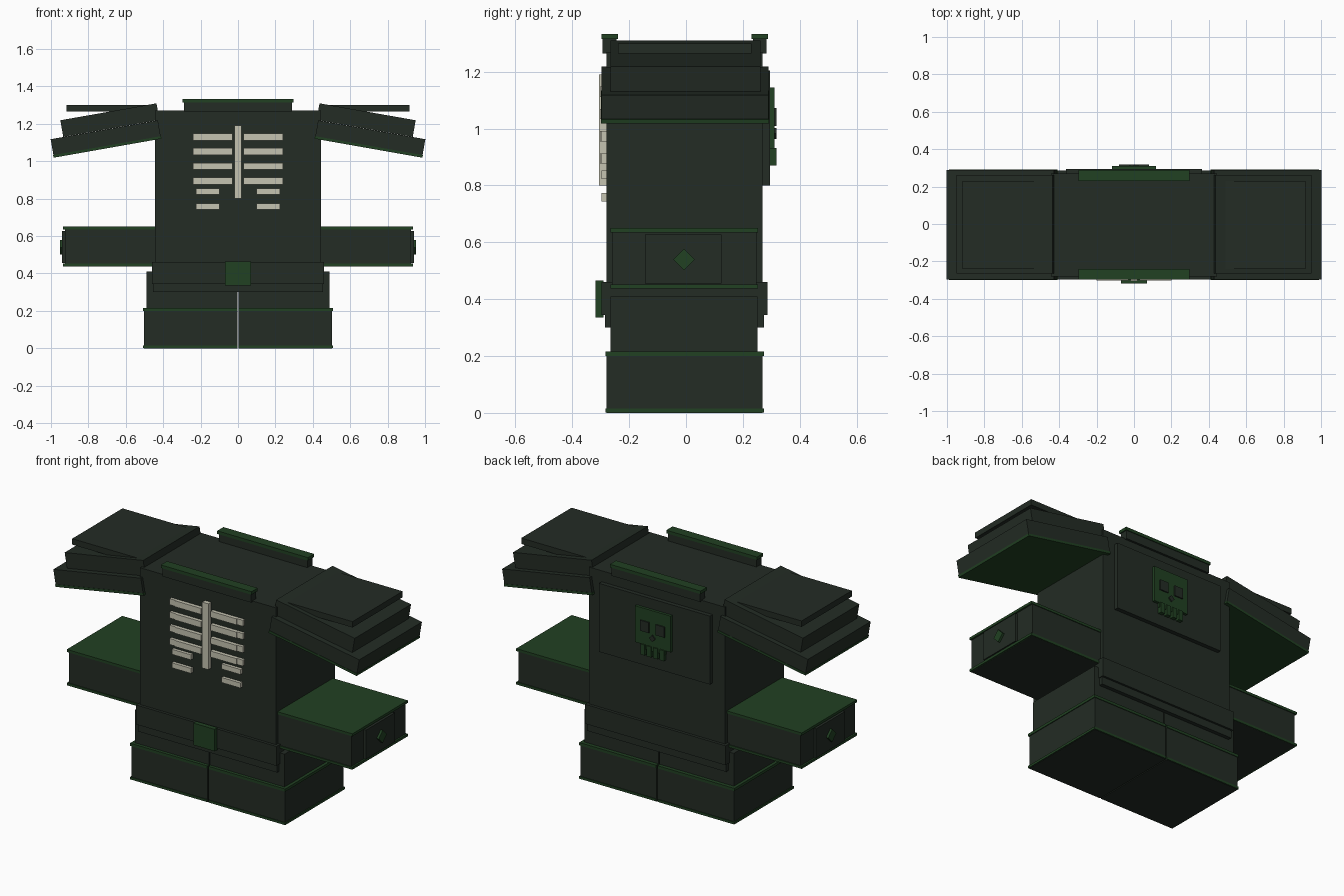
import bpy, math
from mathutils import Matrix, Vector

if "Cube" in bpy.data.objects:
    bpy.data.objects.remove(bpy.data.objects["Cube"])


def mat(name, rgb):
    m = bpy.data.materials.new(name)
    m.diffuse_color = (*rgb, 1)
    m.use_nodes = True
    m.node_tree.nodes["Principled BSDF"].inputs["Base Color"].default_value = m.diffuse_color
    return m


DARK = mat("dark cloth", (0.017, 0.025, 0.018))
GREEN = mat("green trim", (0.015, 0.052, 0.016))
BONE = mat("bone", (0.56, 0.55, 0.44))

FACES = [(0, 1, 3, 2), (4, 6, 7, 5), (0, 4, 5, 1), (2, 3, 7, 6), (0, 2, 6, 4), (1, 5, 7, 3)]


def box(name, x, y, z, material, tilt=0, spin=0):
    """Box from (min, max) ranges; tilt turns about y, spin about x, round its centre."""
    c = Vector([(r[0] + r[1]) / 2 for r in (x, y, z)])
    rot = Matrix.Rotation(tilt, 3, 'Y') @ Matrix.Rotation(spin, 3, 'X')
    verts = [c + rot @ (Vector((a, b, d)) - c) for a in x for b in y for d in z]
    me = bpy.data.meshes.new(name)
    me.from_pydata(verts, [], FACES)
    me.materials.append(material)
    ob = bpy.data.objects.new(name, me)
    bpy.context.collection.objects.link(ob)
    return ob


def pair(name, x, y, z, material, tilt=0, spin=0):
    """Same box on the right (+x) and mirrored to the left."""
    box(name + "_right", x, y, z, material, tilt, spin)
    box(name + "_left", (-x[1], -x[0]), y, z, material, -tilt, spin)


def around(c, half):
    return (c - half, c + half)


# Torso, waist band and belt
box("torso", (-0.445, 0.445), (-0.28, 0.27), (0.302, 1.27), DARK)
box("waist_band", (-0.455, 0.455), (-0.285, 0.275), (0.30, 0.40), DARK)
box("belt", (-0.46, 0.46), (-0.297, 0.287), (0.345, 0.46), DARK)
box("buckle", (-0.07, 0.07), (-0.318, -0.29), (0.335, 0.465), GREEN)

# Collar bars, front and back
for side, y in (("front", (-0.293, -0.245)), ("back", (0.235, 0.283))):
    box("collar_" + side, (-0.29, 0.29), y, (1.265, 1.317), DARK)
    box("collar_trim_" + side, (-0.297, 0.297), (y[0] - 0.005, y[1] + 0.005),
        (1.315, 1.333), GREEN)

# Legs and boots with trim rims
pair("leg", (0.003, 0.49), (-0.265, 0.252), (0.2, 0.41), DARK)
pair("boot", (0.003, 0.503), (-0.28, 0.27), (0, 0.212), DARK)
for label, z in (("lower", (0.002, 0.016)), ("upper", (0.2, 0.216))):
    pair("boot_trim_" + label, (0.004, 0.508), (-0.284, 0.274), z, GREEN)

# Forearms with trim, end plate and diamond
pair("forearm", (0.43, 0.925), (-0.261, 0.248), (0.437, 0.645), DARK)
pair("forearm_trim_upper", (0.43, 0.935), (-0.266, 0.253), (0.635, 0.65), GREEN)
pair("forearm_trim_lower", (0.43, 0.935), (-0.266, 0.253), (0.4375, 0.452), GREEN)
pair("cuff_plate", (0.92, 0.94), (-0.145, 0.125), (0.455, 0.627), DARK)
pair("cuff_diamond", (0.93, 0.953), around(-0.007, 0.027), around(0.54, 0.027),
     GREEN, spin=math.pi / 4)

# Layered shoulder plates: two sloping, one level on top
T = math.radians(10)
pair("shoulder_lower", around(0.707, 0.291), (-0.297, 0.29), around(1.122, 0.047), DARK, T)
c = Vector((0.707, 1.122)) - Vector((math.sin(T), math.cos(T))) * 0.046
pair("shoulder_trim", around(c.x, 0.293), (-0.299, 0.292), around(c.y, 0.007), GREEN, T)
pair("shoulder_middle", around(0.685, 0.261), (-0.265, 0.262), around(1.22, 0.045), DARK, T)
pair("shoulder_top", (0.435, 0.918), (-0.24, 0.23), (1.265, 1.30), DARK)

# Rib cage on the chest
box("breastbone", (-0.02, 0.02), (-0.306, -0.275), (0.80, 1.19), BONE)
for i in range(4):
    z = 1.13 - 0.0785 * i
    pair(f"rib_{i}", (0.03, 0.2), (-0.302, -0.275), around(z, 0.018), BONE)
    pair(f"rib_tip_{i}", (0.19, 0.24), (-0.297, -0.275), around(z, 0.018), BONE)
for i, z in enumerate((0.838, 0.758)):
    pair(f"short_rib_{i}", (0.1, 0.225), (-0.298, -0.275), around(z, 0.015), BONE)

# Back panel with skull emblem
box("back_panel", (-0.363, 0.363), (0.26, 0.295), (0.80, 1.205), DARK)
box("skull", (-0.117, 0.117), (0.29, 0.311), (0.93, 1.145), GREEN)
box("skull_jaw", (-0.08, 0.08), (0.29, 0.311), (0.905, 0.94), GREEN)
pair("skull_eye", (0.022, 0.08), (0.309, 0.318), (1.01, 1.072), DARK)
box("skull_nose", around(0, 0.014), (0.309, 0.318), around(0.983, 0.014), DARK, math.pi / 4)
for i in range(4):
    box(f"skull_tooth_{i}", around(-0.063 + 0.042 * i, 0.014), (0.29, 0.318),
        (0.87, 0.932), GREEN)
